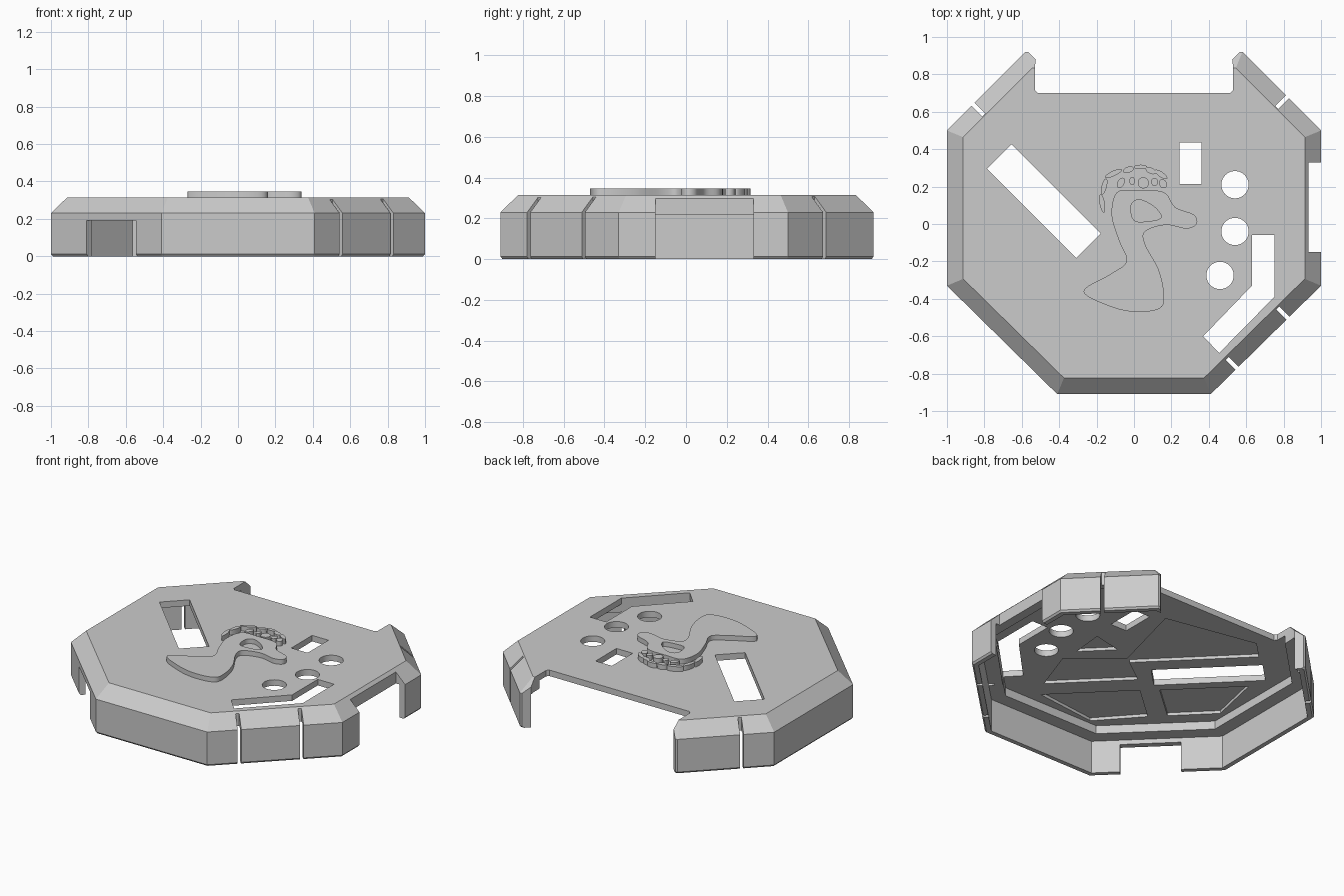
import bpy, bmesh, math
from mathutils import Vector

cube = bpy.data.objects.get("Cube")
if cube:
    bpy.data.objects.remove(cube, do_unlink=True)

grey = bpy.data.materials.new("light grey plastic")
grey.use_nodes = True
COLOUR = (0.6, 0.6, 0.6, 1)
grey.diffuse_color = COLOUR
grey.node_tree.nodes["Principled BSDF"].inputs["Base Color"].default_value = COLOUR

TOP = 0.315      # upper face of the plate
LEDGE = 0.22     # underside of the inner ledge
UNDER = 0.275    # underside of the plate


def loft(name, rings):
    """Closed solid through rings of (points, z)."""
    bm = bmesh.new()
    loops = [[bm.verts.new((p[0], p[1], z)) for p in pts] for pts, z in rings]
    bm.faces.new(loops[0])
    bm.faces.new(loops[-1])
    n = len(loops[0])
    for a, b in zip(loops, loops[1:]):
        for i in range(n):
            j = (i + 1) % n
            bm.faces.new((a[i], a[j], b[j], b[i]))
    bmesh.ops.recalc_face_normals(bm, faces=bm.faces)
    mesh = bpy.data.meshes.new(name)
    bm.to_mesh(mesh)
    bm.free()
    mesh.materials.append(grey)
    obj = bpy.data.objects.new(name, mesh)
    bpy.context.collection.objects.link(obj)
    return obj


def prism(name, pts, z0, z1):
    return loft(name, [(pts, z0), (pts, z1)])


def cut(target, pts, z0, z1):
    """Remove an upright prism from the target."""
    cutter = prism("cutter", pts, z0, z1)
    cutter.hide_render = True
    mod = target.modifiers.new("cut", "BOOLEAN")
    mod.operation = "DIFFERENCE"
    mod.solver = "EXACT"
    mod.object = cutter
    bpy.context.view_layer.objects.active = target
    bpy.ops.object.modifier_apply(modifier=mod.name)
    bpy.data.objects.remove(cutter, do_unlink=True)


def box(cx, cy, w, d, angle=0):
    """Rectangle outline turned by an angle in degrees."""
    return ellipse(cx, cy, w / 2 * math.sqrt(2), d / 2 * math.sqrt(2), angle, 4, 45)


def ellipse(cx, cy, rx, ry, angle=0, n=40, start=0):
    c, s = math.cos(math.radians(angle)), math.sin(math.radians(angle))
    out = []
    for i in range(n):
        t = math.tau * i / n + math.radians(start)
        x, y = rx * math.cos(t), ry * math.sin(t)
        out.append((cx + x * c - y * s, cy + x * s + y * c))
    return out


def smooth(pts, steps=6):
    """Closed rounded outline through the points."""
    out, n = [], len(pts)
    for i in range(n):
        a, b, c, d = (Vector(pts[(i + k) % n]) for k in (-1, 0, 1, 2))
        for k in range(steps):
            t = k / steps
            out.append(0.5 * (2 * b + (c - a) * t + (2 * a - 5 * b + 4 * c - d) * t ** 2
                              + (3 * b - a - 3 * c + d) * t ** 3))
    return out


half = [(0.41, -0.91), (1, -0.33), (1, 0.5), (0.58, 0.92)]
outline = [Vector(p) for p in half + [(-x, y) for x, y in reversed(half)]]


def inset(t):
    """Octagon outline moved inward by t."""
    res = []
    for i, p in enumerate(outline):
        e1 = (p - outline[i - 1]).normalized()
        e2 = (outline[(i + 1) % 8] - p).normalized()
        n1, n2 = Vector((-e1.y, e1.x)), Vector((-e2.y, e2.x))
        res.append(p + (n1 + n2) * t / (1 + n1.dot(n2)))
    return res


# Shell with chamfered rim, hollowed in two steps that leave a ledge
shell = loft("shell", [(inset(0.01), 0), (inset(0), 0.012),
                       (inset(0), 0.23), (inset(0.087), TOP)])
cut(shell, inset(0.04), -0.1, LEDGE)
cut(shell, inset(0.13), -0.1, UNDER)

# Open back between the two arms
back = [(0.515, 0.7), (0.53, 0.715), (0.53, 0.84), (0.525, 0.88), (0.58, 0.935), (0.58, 1.2)]
cut(shell, back + [(-x, y) for x, y in reversed(back)], -0.2, 0.6)

# Side opening and diagonal front opening
cut(shell, [(0.932, -0.15), (1.2, -0.15), (1.2, 0.33), (0.932, 0.33)], -0.2, 0.6)
cut(shell, [(0.8, -0.15), (1.2, -0.15), (1.2, 0.33), (0.8, 0.33)], -0.2, LEDGE - 0.002)
cut(shell, box(-0.69, -0.66, 0.37, 0.16, -45), -0.2, 0.19)

# Narrow slits through the rim
for x, y, turn in [(0.555, -0.775, -45), (0.825, -0.505, -45),
                   (0.82, 0.68, 45), (-0.86, 0.64, 135)]:
    cut(shell, box(x, y, 0.16, 0.022, turn), -0.2, 0.6)

# Holes through the plate
for x, y in [(0.54, 0.21), (0.54, -0.04), (0.46, -0.275)]:
    cut(shell, ellipse(x, y, 0.073, 0.073), -0.2, 0.6)
cut(shell, box(0.302, 0.325, 0.12, 0.22), -0.2, 0.6)
cut(shell, box(-0.482, 0.123, 0.675, 0.185, -45), -0.2, 0.6)
cut(shell, [(0.63, -0.06), (0.75, -0.06), (0.75, -0.39), (0.455, -0.69),
            (0.37, -0.6), (0.63, -0.33)], -0.2, 0.6)

# Shallow pockets under the plate, in axes turned by 45 degrees
pockets = [
    [(-0.07, -0.06), (0.23, 0.45), (0.75, 0.1), (0.75, -0.06)],
    [(-0.34, 0.1), (-0.2, 0.27), (-0.09, 0.1)],
    [(-0.57, -0.27), (-0.43, 0.02), (-0.04, -0.02), (0.0, -0.27)],
    [(-0.6, -0.4), (0, -0.4), (0.02, -0.72), (-0.33, -0.74)],
    [(0.12, -0.41), (0.66, -0.41), (0.46, -0.72), (0.14, -0.72)],
]
for pocket in pockets:
    pts = [((w - r) / math.sqrt(2), (w + r) / math.sqrt(2)) for r, w in pocket]
    cut(shell, pts, 0.1, UNDER + 0.02)

# Raised curved ornament on the plate, with an opening
R0, R1 = TOP - 0.005, TOP + 0.032
body = [(-0.27, -0.36), (-0.13, -0.27), (-0.04, -0.2), (-0.08, -0.09), (-0.12, 0.05),
        (-0.09, 0.17), (0.02, 0.18), (0.16, 0.17), (0.22, 0.09), (0.32, 0.05),
        (0.335, 0), (0.28, -0.025), (0.17, -0.005), (0.06, -0.04), (0.06, -0.11),
        (0.13, -0.24), (0.16, -0.37), (0.14, -0.45), (0.01, -0.47), (-0.13, -0.44)]
ornament = prism("raised_ornament", smooth(body), R0, R1)
cut(ornament, smooth([(-0.015, 0.1), (0.03, 0.13), (0.11, 0.09), (0.145, 0.035),
                      (0.08, 0.015), (0, 0.02)]), TOP + 0.0005, 0.6)

# Small raised lumps along the ornament's upper edge
lumps = [(-0.17, 0.11, 0.05, 0.014, 100), (-0.16, 0.2, 0.045, 0.014, 75),
         (-0.11, 0.27, 0.05, 0.014, 25), (-0.07, 0.22, 0.03, 0.018, 60),
         (-0.03, 0.29, 0.03, 0.016, 20), (0.035, 0.305, 0.035, 0.012, 0),
         (0.09, 0.285, 0.03, 0.016, -25), (0.145, 0.265, 0.04, 0.014, -35),
         (0.05, 0.22, 0.03, 0.03, 0), (-0.01, 0.23, 0.015, 0.022, 0),
         (0.11, 0.225, 0.018, 0.022, 0), (0.155, 0.215, 0.02, 0.025, 30)]
for x, y, rx, ry, turn in lumps:
    prism("ornament_lump", ellipse(x, y, rx, ry, turn, 20), R0, R1)

# Crisp flat faces, rounded curves
for obj in [o for o in bpy.context.scene.objects if o.type == "MESH"]:
    obj.select_set(True)
bpy.context.view_layer.objects.active = shell
bpy.ops.object.shade_smooth_by_angle(angle=math.radians(25))
